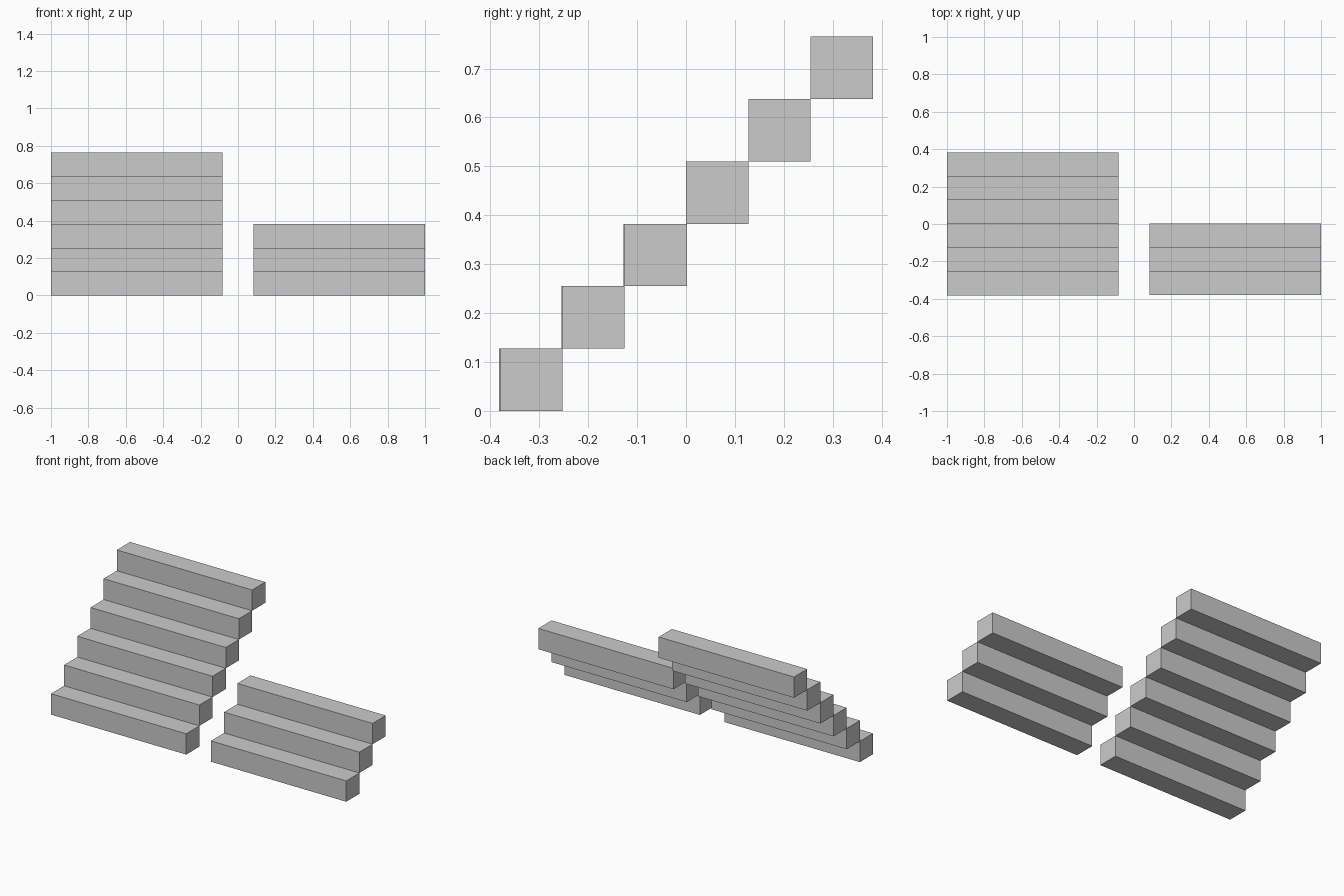
import bpy

if "Cube" in bpy.data.objects:
    bpy.data.objects.remove(bpy.data.objects["Cube"])

STEP = 0.1275      # rise and run of every step
WIDTH = 0.917


def flight(name, count, x, y_front):
    # Stepped blocks touching along their edges
    for i in range(count):
        bpy.ops.mesh.primitive_cube_add(
            size=1,
            location=(x, y_front + STEP * (i + 0.5), STEP * (i + 0.5)))
        step = bpy.context.object
        step.name = f"{name}_step_{i + 1}"
        step.scale = (WIDTH, STEP, STEP)
        bpy.ops.object.transform_apply(location=False, rotation=False, scale=True)


# Tall flight on the left, short flight on the right
flight("tall_flight", 6, -1 + WIDTH / 2, -3 * STEP)
flight("short_flight", 3, 1 - WIDTH / 2, -3 * STEP + 0.002)
